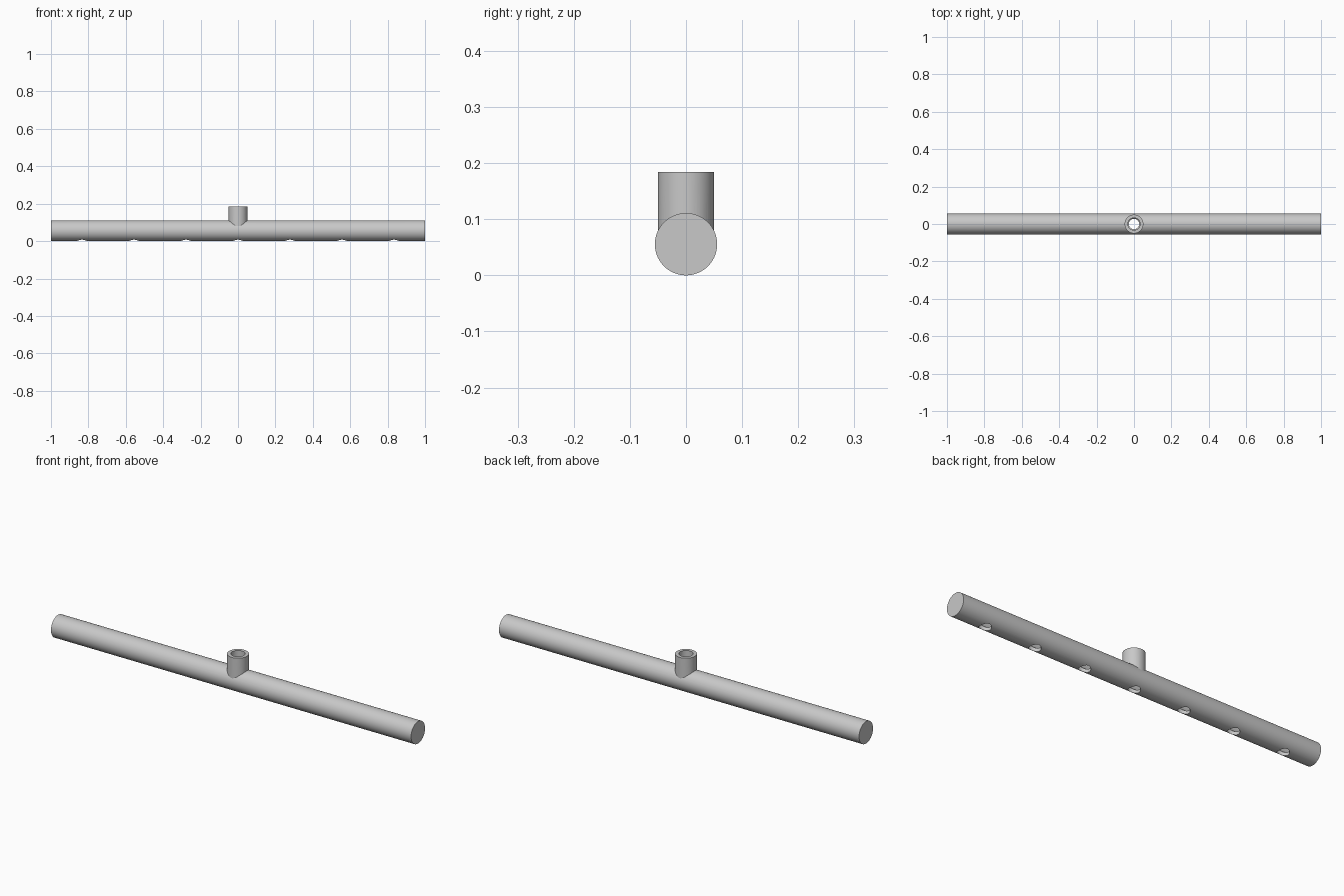
import bpy
from math import pi, radians

if "Cube" in bpy.data.objects:
    bpy.data.objects.remove(bpy.data.objects["Cube"], do_unlink=True)

BAR_R = 0.0555       # outer radius of the bar, also its axis height
STEM_TOP = 0.184

grey = bpy.data.materials.new("light grey")
grey.use_nodes = True
colour = (0.58, 0.58, 0.58, 1)
grey.diffuse_color = colour
grey.node_tree.nodes["Principled BSDF"].inputs["Base Color"].default_value = colour


def rod(name, radius, length, centre, along_x=False, sides=64):
    bpy.ops.mesh.primitive_cylinder_add(
        vertices=sides, radius=radius, depth=length, location=centre,
        rotation=(0, pi / 2 if along_x else 0, 0))
    obj = bpy.context.object
    obj.name = name
    obj.data.materials.append(grey)
    return obj


def upright(name, radius, bottom, top, x=0, sides=48):
    return rod(name, radius, top - bottom, (x, 0, (top + bottom) / 2), sides=sides)


def combine(target, tool, operation):
    mod = target.modifiers.new(operation.title(), "BOOLEAN")
    mod.operation = operation
    mod.solver = "EXACT"
    mod.object = tool
    bpy.ops.object.select_all(action="DESELECT")
    target.select_set(True)
    bpy.context.view_layer.objects.active = target
    bpy.ops.object.modifier_apply(modifier=mod.name)
    bpy.data.objects.remove(tool, do_unlink=True)


# Capped bar with the inlet stem joined on top
pipe = rod("manifold_pipe", BAR_R, 2, (0, 0, BAR_R), along_x=True, sides=72)
combine(pipe, upright("inlet_stem", 0.05, BAR_R, STEM_TOP), "UNION")

# Hollow inside of the bar and the stem
combine(pipe, rod("bar_cavity", 0.04, 1.97, (0, 0, BAR_R), along_x=True), "DIFFERENCE")
combine(pipe, upright("stem_bore", 0.033, BAR_R + 0.003, STEM_TOP + 0.05), "DIFFERENCE")

# Row of outlet holes along the underside
for i in range(-3, 4):
    combine(pipe, upright("outlet_hole", 0.028, -0.03, BAR_R - 0.003, x=i * 0.278),
            "DIFFERENCE")

pipe.select_set(True)
bpy.context.view_layer.objects.active = pipe
bpy.ops.object.shade_smooth_by_angle(angle=radians(20))
